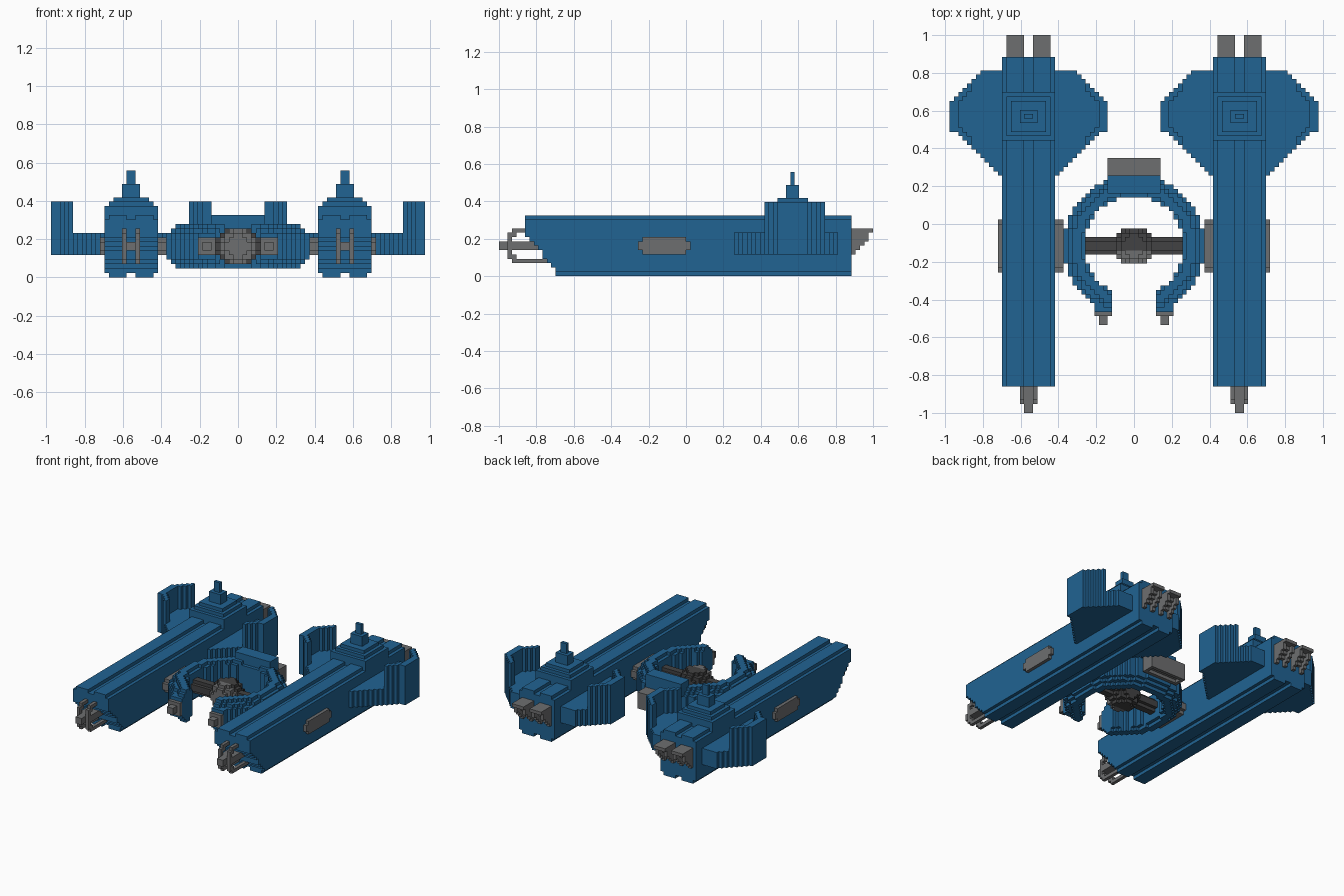
import bpy, bmesh, math

if "Cube" in bpy.data.objects:
    bpy.data.objects.remove(bpy.data.objects["Cube"])

V = 1 / 43  # size of one block

def material(name, rgb):
    m = bpy.data.materials.new(name)
    m.diffuse_color = (*rgb, 1)
    m.use_nodes = True
    m.node_tree.nodes["Principled BSDF"].inputs["Base Color"].default_value = m.diffuse_color
    return m

BLUE = material("hull blue", (0.015, 0.125, 0.29))
GREY = material("metal grey", (0.155, 0.158, 0.162))
DARK = material("dark grey", (0.055, 0.055, 0.056))

def box(x0, x1, y0, y1, z0, z1):
    return {(x, y, z) for x in range(x0, x1) for y in range(y0, y1) for z in range(z0, z1)}

def both_sides(cells):
    return cells | {(-1 - x, y, z) for x, y, z in cells}

def skin(name, cells, mat, mirror=False):
    """Wrap a set of blocks in the fewest rectangles and make an object of it."""
    bm = bmesh.new()
    for axis in range(3):
        u, w = (axis + 1) % 3, (axis + 2) % 3
        for side in (0, 1):
            planes = {}
            for c in cells:
                n = list(c)
                n[axis] += 1 if side else -1
                if tuple(n) not in cells:
                    planes.setdefault(c[axis] + side, set()).add((c[u], c[w]))
            for p, open_faces in planes.items():
                for a, b in sorted(open_faces):
                    if (a, b) not in open_faces:
                        continue
                    j = i = 1
                    while (a, b + j) in open_faces:
                        j += 1
                    while all((a + i, b + k) in open_faces for k in range(j)):
                        i += 1
                    open_faces -= {(a + s, b + t) for s in range(i) for t in range(j)}
                    loop = [(a, b), (a + i, b), (a + i, b + j), (a, b + j)]
                    verts = []
                    for s, t in loop if side else loop[::-1]:
                        co = [0, 0, 0]
                        co[axis], co[u], co[w] = p * V, s * V, t * V
                        verts.append(bm.verts.new(co))
                    bm.faces.new(verts)
    bmesh.ops.remove_doubles(bm, verts=bm.verts, dist=V / 20)
    mesh = bpy.data.meshes.new(name)
    bm.to_mesh(mesh)
    bm.free()
    mesh.materials.append(mat)
    ob = bpy.data.objects.new(name, mesh)
    bpy.context.collection.objects.link(ob)
    if mirror:
        mod = ob.modifiers.new("mirror", 'MIRROR')
        mod.use_mirror_merge = False
    return ob

# Side hulls: long beam, grooved top and bottom, bow raked back towards the keel
bow = [-30, -30, -31, -32, -33, -33, -34, -35, -36, -37, -37, -37, -37, -37]
hull = set()
for z, front in enumerate(bow):
    if z in (0, 13):
        hull |= box(19, 23, front, 38, z, z + 1) | box(25, 29, front, 38, z, z + 1)
        if z == 13:
            hull |= box(23, 25, 19, 30, z, z + 1)
    else:
        hull |= box(18, 30, front, 38, z, z + 1)
skin("side_hull", hull, BLUE, True)

# Stepped command tower with mast
tower = (box(18, 30, 19, 30, 13, 16) | box(19, 29, 20, 29, 16, 17)
         | box(20, 28, 21, 28, 17, 18) | box(22, 26, 23, 26, 18, 21)
         | box(23, 25, 24, 25, 21, 24))
skin("command_tower", tower, BLUE, True)

# Wing plate with upright fins round its outer rim
wing, fins = set(), set()
for y in range(11, 35):
    yc = y + 0.5
    half = min(18, 6 + (yc - 11) * 12 / 11, 18 - (yc - 27))
    for x in range(6, 42):
        d = abs(x + 0.5 - 24)
        if 6 < d < half + 0.1:
            wing |= box(x, x + 1, y, y + 1, 5, 10)
            if d > 13 and d > half - 2:
                fins |= box(x, x + 1, y, y + 1, 10, 17)
skin("wing_with_fins", wing | fins, BLUE, True)

# Engine pairs at the stern: ribs hanging under a cover plate
engines = set()
for x0 in (19, 25):
    for k, low in enumerate((5, 6, 7, 8, 10)):
        y = 38 + k
        engines |= box(x0, x0 + 1, y, y + 1, low, 11) | box(x0 + 3, x0 + 4, y, y + 1, low, 11)
        engines |= box(x0 + 1, x0 + 3, y, y + 1, min(low + 2, 10), 11)
skin("stern_engines", engines, GREY, True)

# Bow gun: centre barrel held by upper and lower claws
gun = box(23, 25, -43, -34, 6, 8)
for x in (22, 25):
    gun |= box(x, x + 1, -39, -37, 10, 11) | box(x, x + 1, -40, -39, 9, 11)
    gun |= box(x, x + 1, -41, -40, 8, 10) | box(x, x + 1, -41, -34, 6, 8)
    gun |= box(x, x + 1, -39, -30, 3, 4) | box(x, x + 1, -40, -39, 3, 5)
    gun |= box(x, x + 1, -41, -40, 4, 6)
skin("bow_gun", gun, GREY, True)

# Docking hubs on both flanks of each hull
hub = set()
for x0, x1 in ((30, 31), (16, 18)):
    hub |= box(x0, x1, -11, 1, 6, 8) | box(x0, x1, -10, 0, 5, 9)
skin("flank_hub", hub, GREY, True)

# Open ring between the hulls, narrower at top and bottom
ring = set()
for z in range(2, 12):
    dz = abs(z + 0.5 - 7)
    outer = 16 if dz < 3 else 15 if dz < 4 else 14
    inner = 11.4 if dz < 4 else 12
    for x in range(-16, 16):
        for y in range(-21, 11):
            r = math.hypot(x + 0.5, y + 0.5 + 5)
            if inner < r < outer + 0.1 and not (y < -5 and -5 <= x < 5):
                ring.add((x, y, z))
ring |= box(-6, 6, 7, 11, 10, 14)          # raised block at the back
ring |= both_sides(box(5, 9, -20, -16, 4, 10))  # blunt front ends
skin("centre_ring", ring, BLUE)

# Ring thruster and front prongs
skin("ring_thruster", box(-6, 6, 11, 15, 5, 10) - box(-5, 5, 12, 14, 5, 6), GREY)
skin("ring_prong", box(5, 9, -21, -20, 5, 9) | box(6, 8, -23, -21, 6, 8), GREY, True)

# Cross beam and round pod in the middle of the ring
skin("cross_beam", box(-12, 12, -7, -3, 6, 8) | box(-12, 12, -6, -4, 5, 9), DARK)
ball = {c for c in box(-4, 4, -9, -1, 3, 11)
        if math.dist((c[0] + 0.5, c[1] + 0.5, c[2] + 0.5), (0, -5, 7)) < 4.4}
front = {c for c in ball if c[1] < -6}
skin("pod_body", ball - front, DARK)
skin("pod_front", front, GREY)
